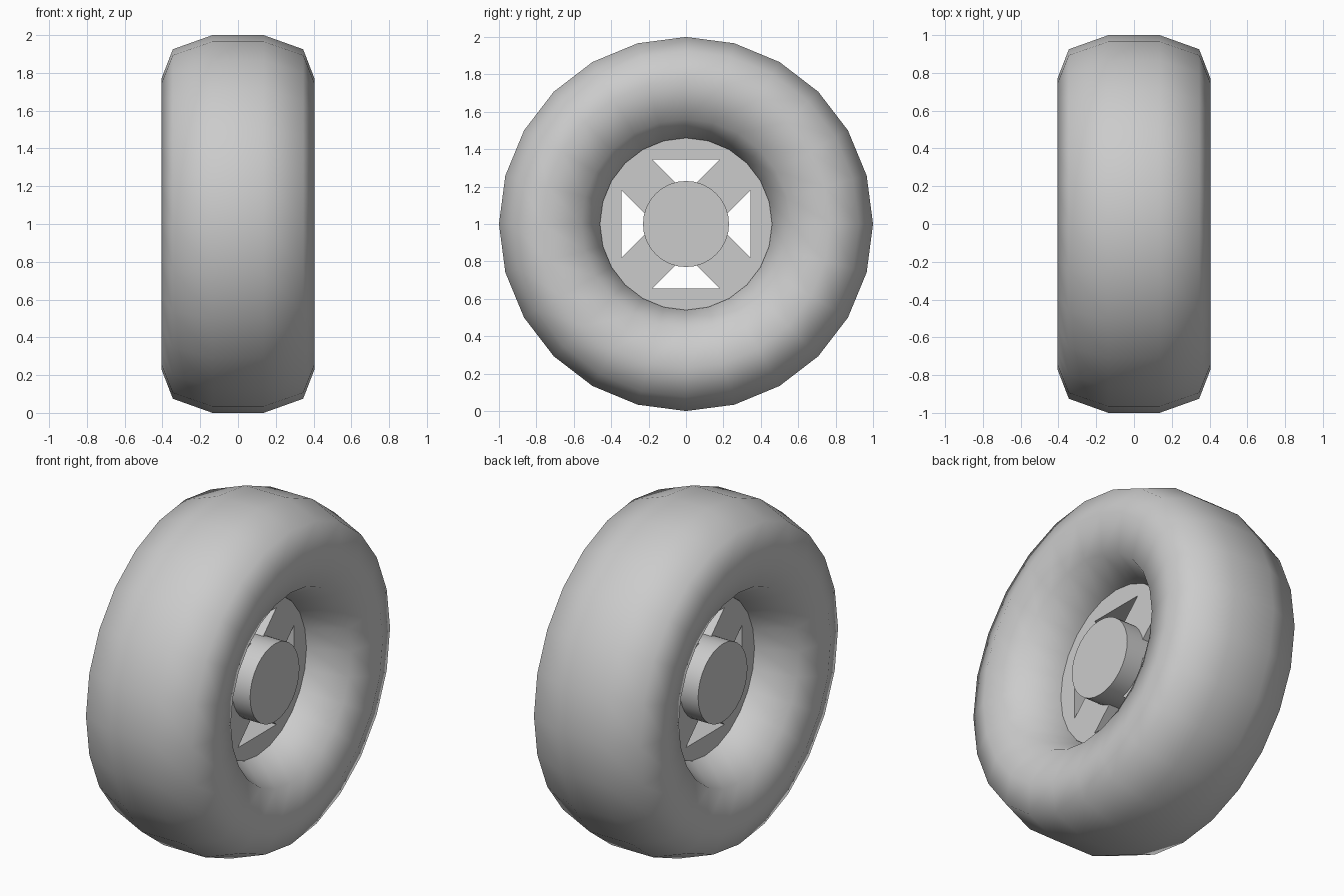
import bpy, bmesh
from math import sin, cos, pi, radians

if "Cube" in bpy.data.objects:
    bpy.data.objects.remove(bpy.data.objects["Cube"])

CENTRE = (0, 0, 1)


def finish(name, bm):
    bmesh.ops.recalc_face_normals(bm, faces=bm.faces)
    me = bpy.data.meshes.new(name)
    bm.to_mesh(me)
    bm.free()
    ob = bpy.data.objects.new(name, me)
    ob.location = CENTRE
    bpy.context.collection.objects.link(ob)
    return ob


def cylinder(name, radius, half_width, sides):
    bpy.ops.mesh.primitive_cylinder_add(vertices=sides, radius=radius, depth=2 * half_width,
                                        location=CENTRE, rotation=(0, pi / 2, 0))
    ob = bpy.context.object
    ob.name = name
    return ob


def select_only(ob):
    bpy.ops.object.select_all(action='DESELECT')
    ob.select_set(True)
    bpy.context.view_layer.objects.active = ob


# Tyre: closed half profile (x, radius), mirrored and spun round the x axis
half = [(0.135, 1.0), (0.345, 0.925), (0.405, 0.77), (0.345, 0.56), (0.135, 0.46)]
profile = half + [(-x, r) for x, r in reversed(half)]
SIDES = 24
bm = bmesh.new()
rings = []
for i in range(SIDES):
    a = 2 * pi * i / SIDES
    rings.append([bm.verts.new((x, r * cos(a), r * sin(a))) for x, r in profile])
n = len(profile)
for i in range(SIDES):
    p, q = rings[i], rings[(i + 1) % SIDES]
    for j in range(n):
        k = (j + 1) % n
        bm.faces.new((p[j], p[k], q[k], q[j]))
for f in bm.faces:
    f.smooth = True
tyre = finish("tyre", bm)

# Rim plate, seated inside the tyre
rim = cylinder("rim_plate", 0.465, 0.125, SIDES)

# Four tapered openings leave diagonal spokes
bm = bmesh.new()
for i in range(4):
    a = i * pi / 2
    tri = [(-0.18, 0.345), (0.18, 0.345), (0, 0.165)]
    vs = [bm.verts.new((-0.3, y * cos(a) - z * sin(a), y * sin(a) + z * cos(a))) for y, z in tri]
    face = bm.faces.new(vs)
    ext = bmesh.ops.extrude_face_region(bm, geom=[face], use_keep_orig=True)
    for v in ext["geom"]:
        if isinstance(v, bmesh.types.BMVert):
            v.co.x = 0.3
cutter = finish("opening_cutter", bm)
cutter.hide_render = True

select_only(rim)
mod = rim.modifiers.new("openings", 'BOOLEAN')
mod.operation = 'DIFFERENCE'
mod.solver = 'EXACT'
mod.object = cutter
bpy.ops.object.modifier_apply(modifier=mod.name)
bpy.data.objects.remove(cutter)

# Hub running through the middle
hub = cylinder("hub", 0.23, 0.24, 32)
select_only(hub)
bpy.ops.object.shade_smooth_by_angle(angle=radians(30))
